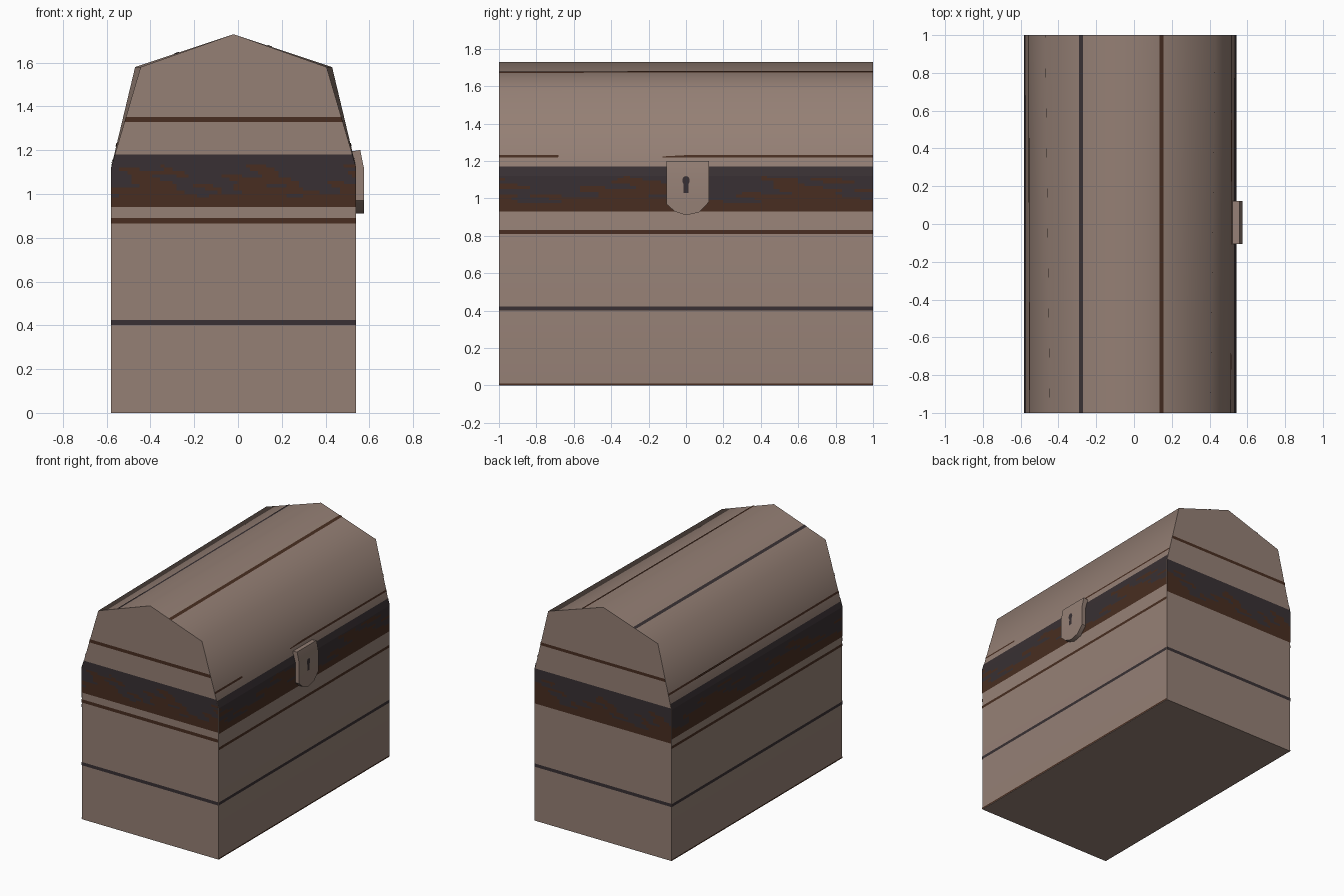
import bpy, bmesh, math

if "Cube" in bpy.data.objects:
    bpy.data.objects.remove(bpy.data.objects["Cube"])

CX, HW, ZW, ZS, ZR = -0.02, 0.56, 1.12, 1.58, 1.73   # centre, half width, wall, shoulder, ridge


def mat(name, r, g, b):
    m = bpy.data.materials.new(name)
    m.diffuse_color = (r, g, b, 1)
    m.use_nodes = True
    m.node_tree.nodes["Principled BSDF"].inputs["Base Color"].default_value = m.diffuse_color
    return m


WOOD = mat("pale wood", 0.300, 0.215, 0.178)
DARK = mat("dark charcoal", 0.040, 0.030, 0.033)
BROWN = mat("dark brown", 0.065, 0.027, 0.015)


def make(name, verts, faces, mats, idx=None, smooth=None, recalc=True):
    me = bpy.data.meshes.new(name)
    me.from_pydata(verts, [], faces)
    for m in mats:
        me.materials.append(m)
    if idx:
        for p, i in zip(me.polygons, idx):
            p.material_index = i
    if recalc:
        bm = bmesh.new()
        bm.from_mesh(me)
        bmesh.ops.recalc_face_normals(bm, faces=bm.faces)
        bm.to_mesh(me)
        bm.free()
    ob = bpy.data.objects.new(name, me)
    bpy.context.collection.objects.link(ob)
    if smooth:
        bpy.ops.object.select_all(action='DESELECT')
        ob.select_set(True)
        bpy.context.view_layer.objects.active = ob
        bpy.ops.object.shade_smooth_by_angle(angle=math.radians(smooth))
    return ob


def shoulder(y):
    # the lid is very slightly narrower at the front
    return 0.4375 + 0.0125 * y


def half_width(z, y):
    if z <= ZW:
        return HW
    return HW + (shoulder(y) - HW) * (z - ZW) / (ZS - ZW)


# chest body with faceted lid
def section(y):
    s = shoulder(y)
    pts = [(-HW, 0), (HW, 0), (HW, ZW), (s, ZS), (0, ZR), (-s, ZS), (-HW, ZW)]
    return [(CX + x, y, z) for x, z in pts]


n = 7
make("chest_body", section(-1) + section(1),
     [tuple(range(n)), tuple(range(n, 2 * n))] +
     [(i, (i + 1) % n, (i + 1) % n + n, i + n) for i in range(n)],
     [WOOD], smooth=65)

# surface mappings: u runs -1..1 along each wall, v is height (or x on the lid)
E = 0.003
WALLS = {
    "front": lambda u, z: (CX + u * half_width(z, -1), -1 - E, z),
    "back": lambda u, z: (CX - u * half_width(z, 1), 1 + E, z),
    "right": lambda u, z: (CX + half_width(z, u) + E, u, z),
    "left": lambda u, z: (CX - half_width(z, -u) - E, -u, z),
    "lid": lambda u, x: (x, -u, ZR - (ZR - ZS) * abs(x - CX) / shoulder(-u) + E),
}


def paint(name, wall, us, vs, rule):
    f = WALLS[wall]
    c = len(us)
    verts = [f(u, v) for v in vs for u in us]
    faces, idx = [], []
    for j in range(len(vs) - 1):
        for i in range(c - 1):
            a = j * c + i
            faces.append((a, a + 1, a + 1 + c, a + c))
            idx.append(rule((us[i] + us[i + 1]) / 2, (vs[j] + vs[j + 1]) / 2))
    make(name, verts, faces, [DARK, BROWN], idx, recalc=False)


def stripe(name, wall, v, width, colour):
    paint(name, wall, [-1, 1], [v - width / 2, v + width / 2], lambda u, z: colour)


# wide worn band: charcoal above, streaky brown below
def worn(base, phase):
    def rule(u, z):
        h = z - base
        if h < 0.05:
            return 1
        if h > 0.19:
            return 0
        s = math.sin(u * 7 + phase) + 0.8 * math.sin(u * 17 + z * 60 + phase) \
            + 0.6 * math.sin(z * 130 + u * 5)
        return 1 if s > (h - 0.11) * 14 else 0
    return rule


for k, (wall, lo, hi) in enumerate([("front", 0.94, 1.18), ("back", 0.87, 1.13),
                                    ("right", 0.93, 1.17), ("left", 0.90, 1.16)]):
    us = [-1 + i / 30 for i in range(61)]
    vs = sorted([lo + (hi - lo) * i / 16 for i in range(17)] + [ZW])
    paint(wall + "_band", wall, us, vs, worn(lo, k * 1.7))

# thin plank lines
for wall, v, w, col in [
        ("front", 0.413, 0.024, 0), ("front", 0.878, 0.024, 1), ("front", 1.34, 0.024, 1),
        ("back", 0.413, 0.024, 0), ("back", 1.325, 0.022, 1),
        ("right", 0.412, 0.022, 0), ("right", 0.82, 0.02, 1), ("right", 1.225, 0.014, 1),
        ("left", 0.41, 0.022, 0), ("left", 0.84, 0.02, 1), ("left", 1.225, 0.014, 1),
        ("right", 0.006, 0.01, 1), ("left", 0.006, 0.01, 1),
        ("lid", -0.28, 0.022, 0), ("lid", 0.145, 0.022, 1)]:
    stripe("%s_line_%d" % (wall, round(v * 100)), wall, v, w, col)

# lock plate: shield outline, bent back at the top to follow the lid
outline = [(-0.105, 1.195), (-0.105, 1.12), (-0.105, 0.97), (-0.06, 0.93), (0.0, 0.91),
           (0.07, 0.925), (0.122, 0.98), (0.122, 1.12), (0.122, 1.195)]


def lock_x(z, d):
    return 0.54 + d - max(0, z - ZW) * 0.22


m = len(outline)
front = [(lock_x(z, 0.035), y, z + (0.006 if z > 1.15 else 0)) for y, z in outline]
back = [(lock_x(z, -0.005), y, z) for y, z in outline]
make("lock_plate", front + back,
     [(0, 1, 7, 8), (1, 2, 3, 4, 5, 6, 7), (m, m + 1, m + 7, m + 8),
      tuple(m + i for i in range(1, 8))] +
     [(i, (i + 1) % m, (i + 1) % m + m, i + m) for i in range(m)],
     [WOOD], smooth=35)

# keyhole: round top with a flared slot
arc = [(0.02 * math.cos(a), 1.095 + 0.024 * math.sin(a))
       for a in [math.radians(-50 + i * 28) for i in range(11)]]
key = arc + [(-0.013, 1.03), (0.013, 1.03)]
make("keyhole", [(lock_x(min(z, ZW), 0.038), y, z) for y, z in key],
     [tuple(range(len(key)))], [DARK], recalc=False)
